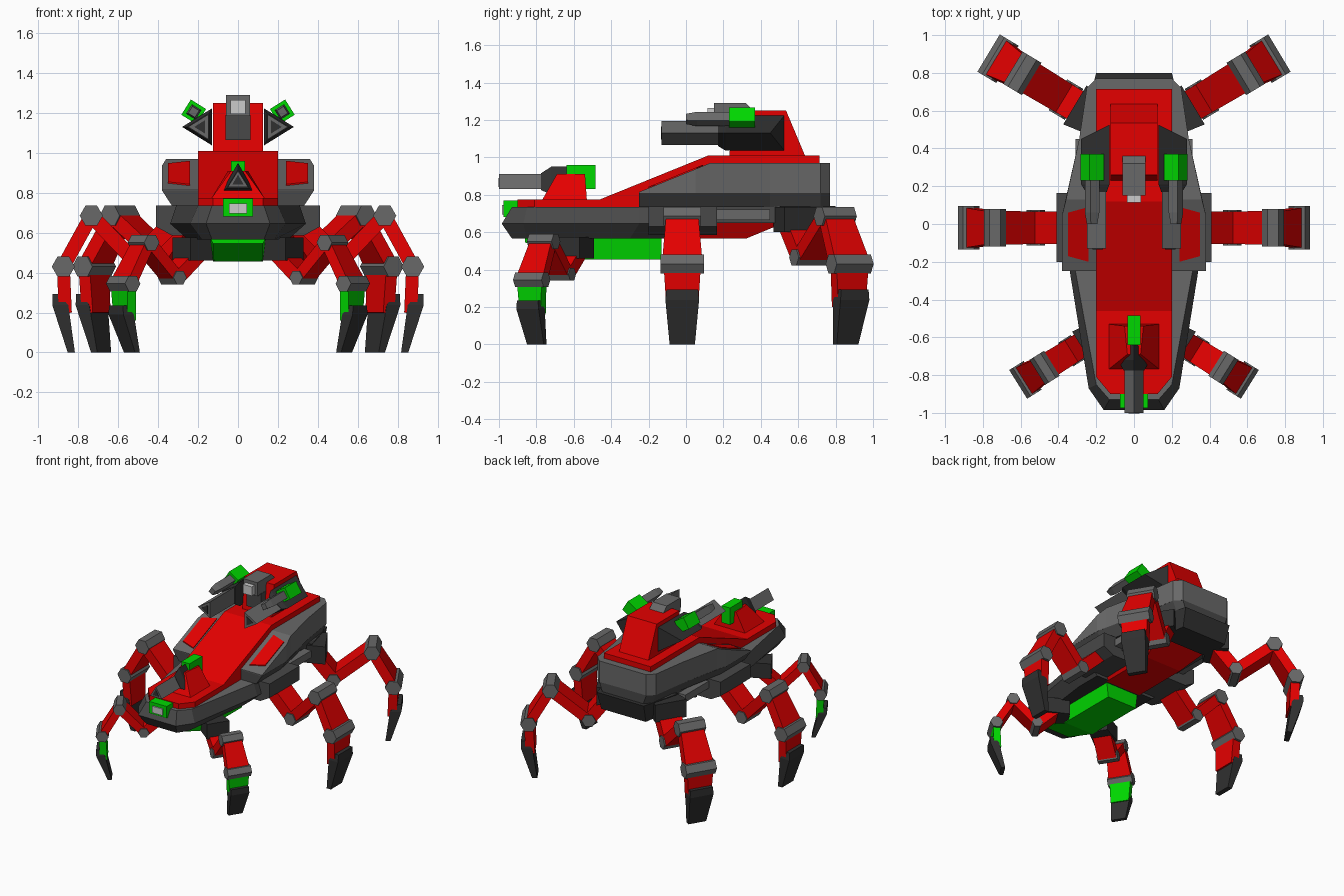
import bpy, bmesh, math
from mathutils import Vector

if "Cube" in bpy.data.objects:
    bpy.data.objects.remove(bpy.data.objects["Cube"])

# Flat colours
COL = {"red": (.78, 0, 0), "grey": (.14, .14, .14), "dark_grey": (.065, .065, .065),
       "charcoal": (.03, .03, .03), "green": (0, .68, 0), "pale_grey": (.6, .6, .6)}
MATS = {}
for n, c in COL.items():
    MATS[n] = bpy.data.materials.new(n)
    MATS[n].diffuse_color = (*c, 1)


def loft(name, loops, mats, mirror=False):
    """Skin equal-length loops with end caps. mats: one colour, or [start cap, bands..., end cap]."""
    if isinstance(mats, str):
        mats = [mats] * (len(loops) + 1)
    names = list(dict.fromkeys(mats))
    bm = bmesh.new()
    for sx in ((1, -1) if mirror else (1,)):
        rings = [[bm.verts.new((p[0] * sx, p[1], p[2])) for p in l] for l in loops]
        bm.faces.new(rings[0]).material_index = names.index(mats[0])
        bm.faces.new(rings[-1]).material_index = names.index(mats[-1])
        for b, (r, s) in enumerate(zip(rings, rings[1:])):
            for i in range(len(r)):
                j = (i + 1) % len(r)
                bm.faces.new((r[i], r[j], s[j], s[i])).material_index = names.index(mats[b + 1])
    bmesh.ops.recalc_face_normals(bm, faces=bm.faces)
    me = bpy.data.meshes.new(name)
    bm.to_mesh(me)
    bm.free()
    for n in names:
        me.materials.append(MATS[n])
    ob = bpy.data.objects.new(name, me)
    bpy.context.collection.objects.link(ob)
    return ob


def box(name, x0, x1, y0, y1, z0, z1, mat, mirror=False):
    ring = lambda z: [(x0, y0, z), (x1, y0, z), (x1, y1, z), (x0, y1, z)]
    return loft(name, [ring(z0), ring(z1)], mat, mirror)


def outline(half, z):
    """Symmetric plan outline from its right half."""
    return [(x, y, z) for x, y in half] + [(-x, y, z) for x, y in reversed(half)]


def section(half, y):
    """Symmetric cross-section across the body from its right half (x, z)."""
    return [(x, y, z) for x, z in half] + [(-x, y, z) for x, z in reversed(half)]


# Lower front hull with chamfered flanks
loft("lower_hull", [
    outline([(.13, -.93), (.18, -.85), (.25, -.3), (.25, -.1)], .565),
    outline([(.16, -.985), (.24, -.87), (.34, -.25), (.34, -.1)], .645),
    outline([(.13, -.93), (.2, -.85), (.31, -.25), (.31, -.1)], .735)],
    ["charcoal", "dark_grey", "dark_grey", "grey"])

# Upper armoured hull: stations along y (y, half width, top height)
loft("upper_hull_skirt", [section([(w * .87, .735), (w, .81)], y)
     for y, w in [(-.25, .38), (.05, .38), (.45, .29), (.72, .25), (.77, .2)]], "dark_grey")
loft("upper_hull", [section([(w, .808), (w, z)], y) for y, w, z in
     [(-.25, .38, .815), (.05, .38, .937), (.13, .36, .97), (.45, .29, .97),
      (.72, .25, .97), (.77, .2, .97)]], "grey")

# Raised red spine deck
loft("spine_deck", [section([(w, .7), (w, z)], y) for y, w, z in
     [(-.9, .125, .775), (-.81, .2, .775), (-.46, .2, .775), (.12, .2, 1.01), (.715, .2, 1.01)]], "red")

# Red panels on the sloped shoulders
top = lambda y, d: .815 + (y + .25) * .407 + d
loft("shoulder_panel", [[(.35, -.17, top(-.17, d)), (.35, .06, top(.06, d)),
                         (.24, .09, top(.09, d)), (.24, -.2, top(-.2, d))] for d in (-.002, .007)],
     "red", True)

# Underside core, belly, rear block and middle leg mounts
box("core_frame", -.25, .25, -.12, .6, .65, .74, "dark_grey")
box("side_vent", .24, .31, .15, .45, .665, .72, "grey", True)
loft("red_belly", [outline([(.15, -.12), (.15, .32)], .565), outline([(.2, -.12), (.22, .55)], .66)], "red")
loft("rear_block", [outline([(.22, .55), (.19, .76)], .6), outline([(.28, .5), (.2, .8)], .74)], "charcoal")
loft("middle_leg_mount", [section([(.33, .585), (.41, .63), (.41, .737)], y) for y in (-.2, .165)], "dark_grey")

# Green belly tank
loft("belly_tank", [section([(.125, .455 if y > -.8 else .545), (.14, .575)], y)
     for y in (-.86, -.6, -.13)], "green")

# Nose lamp
box("nose_lamp_housing", -.075, .075, -.975, -.86, .68, .77, "green")
box("nose_lamp", -.045, .045, -.985, -.97, .695, .745, "pale_grey")


def triangle(y, w, z0, z1):
    return [(w, y, z0), (0, y, z1), (-w, y, z0)]


# Front cannon on a red wedge
loft("front_gun_base", [outline([(.135, -.77), (.135, -.53)], .77), outline([(.035, -.69), (.05, -.54)], .91)], "red")
loft("front_gun_barrel", [triangle(-1, .05, .83, .91), triangle(-.75, .05, .83, .91)], "grey")
loft("front_gun_muzzle", [triangle(-1.003, .028, .842, .89), triangle(-.99, .028, .842, .89)], "charcoal")
loft("front_gun_collar", [triangle(-.775, .055, .825, .915), triangle(-.72, .085, .8, .95),
                          triangle(-.62, .06, .82, .95)], "charcoal")
box("front_gun_pack", -.035, .035, -.64, -.485, .83, .96, "green")

# Head turret
loft("head", [outline([(.125, .23), (.125, .64)], 1.0), outline([(.125, .26), (.125, .535)], 1.25)], "red")
loft("head_camera", [section([(.06, 1.185), (.06, z)], y) for y, z in [(.15, 1.29), (.32, 1.29), (.36, 1.25)]], "grey")
box("camera_lens", -.038, .038, .115, .16, 1.195, 1.265, "pale_grey")
box("camera_mount", -.062, .062, .19, .3, 1.065, 1.19, "dark_grey")


def side_tri(y, s, yb=None):
    """Outward-pointing triangle, scaled about the gun axis."""
    return [(.185 + dx * s, yy, 1.13 + dz * s) for dx, dz, yy in
            ((.095, 0, yb if yb else y), (-.055, .093, y), (-.055, -.093, y))]


# Triangular side cannons
loft("side_gun_body", [side_tri(.17, .74), side_tri(.21, 1), side_tri(.525, 1, .45)], "charcoal", True)
loft("side_gun_barrel", [side_tri(-.13, .68), side_tri(.2, .68)], "grey", True)
loft("side_gun_muzzle", [side_tri(-.134, .36), side_tri(-.12, .36)], "charcoal", True)


def tilted(y, h, cx=.222, cz=1.205, a=math.radians(32)):
    """Square ring turned about the gun axis."""
    return [(cx + h * (i * math.cos(a) - j * math.sin(a)), y, cz + h * (i * math.sin(a) + j * math.cos(a)))
            for i, j in ((1, 1), (-1, 1), (-1, -1), (1, -1))]


# Small upper guns with green packs
loft("small_gun_pack", [tilted(.23, .045), tilted(.37, .045)], "green", True)
loft("small_gun_barrel", [tilted(.0, .02), tilted(.06, .028), tilted(.24, .028)], "grey", True)


def leg(name, ox, oy, deg, k, hip, j1, j2, j3, shin, hip_block):
    """Leg in a radial plane (s outward, z up); s = 0 at the outer joint."""
    c, sn = math.cos(math.radians(deg)), math.sin(math.radians(deg))
    W = lambda s, t, z: (ox + s * c - t * sn, oy + s * sn + t * c, z)

    def seg(part, p, q, w0, w1, th, mat):
        d = (Vector(q) - Vector(p)).normalized()
        n = Vector((-d.y, d.x)) * th * k / 2
        rings = []
        for pt, w in ((p, w0), (q, w1)):
            h = w * k / 2
            rings.append([W(pt[0] + n.x * a, h * b, pt[1] + n.y * a)
                          for a, b in ((1, 1), (1, -1), (-1, -1), (-1, 1))])
        loft(f"{name}_{part}", rings, mat, True)

    def joint(part, p, w, r=.058):
        rings = [[W(p[0] + r * k * math.cos(i * math.pi / 3), t * k, p[1] + r * k * math.sin(i * math.pi / 3))
                  for i in range(6)] for t in (-w / 2, w / 2)]
        loft(f"{name}_{part}", rings, "grey", True)

    seg("hip", hip, j1, .17, .17, .09, "red")
    joint("inner_joint", j1, .19, .05)
    seg("thigh", j1, j2, .17, .18, .075, "red")
    joint("knee", j2, .2)
    seg("shin", j2, j3, .17, .215, .07, "red")
    joint("outer_joint", j3, .23)
    seg("ankle", j3, (-.01, j3[1] * .46), .2, .17, .065, shin)
    # Tapered claw foot
    off = -.02 if k < 1 else 0
    rings = [[W(s * k + o, w * k / 2 * b, z) for s, b in ((s0, 1), (s1, 1), (s1, -1), (s0, -1))]
             for z, s0, s1, w, o in ((0, -.058, -.022, .135, off),
                                     (j3[1] * .55, -.025, .055, .18, 0), (j3[1] * .68, .022, .055, .17, 0))]
    loft(f"{name}_claw", rings, "charcoal", True)
    if hip_block:
        s0, s1, z0, z1, w = hip_block
        seg("mount", (s0, (z0 + z1) / 2), (s1, (z0 + z1) / 2), w * .8 / k, w / k, (z1 - z0) / k, "charcoal")


# Three pairs of legs
leg("front_leg", .575, -.825, -32, .78, (-.45, .52), (-.29, .375), (-.12, .55), (0, .345),
    "green", (-.52, -.345, .46, .575, .17))
leg("middle_leg", .875, -.02, 0, 1, (-.54, .64), (-.355, .46), (-.14, .685), (0, .43), "red", None)
leg("rear_leg", .72, .875, 31, 1, (-.57, .66), (-.42, .465), (-.15, .685), (0, .43),
    "red", (-.63, -.475, .6, .735, .24))

for m in bpy.data.materials:
    if m.users and not m.is_grease_pencil:
        m.use_nodes = True
        m.node_tree.nodes["Principled BSDF"].inputs["Base Color"].default_value = m.diffuse_color
